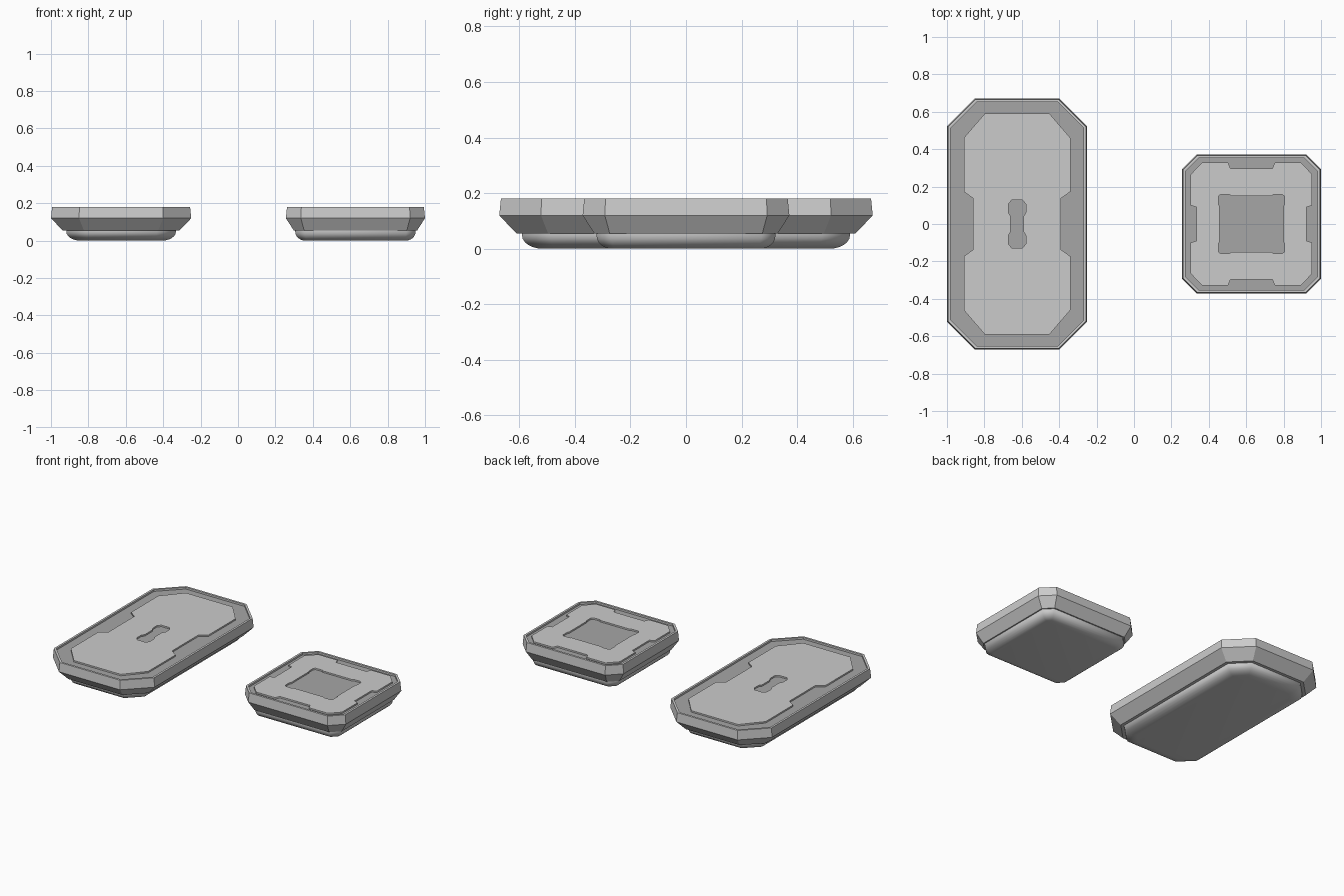
import bpy, bmesh, math

if "Cube" in bpy.data.objects:
    bpy.data.objects.remove(bpy.data.objects["Cube"])

dark = bpy.data.materials.new("dark_trim")
dark.diffuse_color = (0.38, 0.38, 0.38, 1)
dark.use_nodes = True
dark.node_tree.nodes["Principled BSDF"].inputs["Base Color"].default_value = dark.diffuse_color


def octagon(hx, hy, c, d):
    # chamfered rectangle inset evenly by d
    x, y, c = hx - d, hy - d, c - d * (2 - math.sqrt(2))
    return mirror4([(x, y - c), (x - c, y)])


def mirror4(q):
    # quadrant outline (from +x axis round to +y axis) mirrored to a full loop
    return (q + [(-x, y) for x, y in reversed(q)]
            + [(-x, -y) for x, y in q] + [(x, -y) for x, y in reversed(q)])


def loft(name, cx, size, rings, dark_cap=False, smooth=False):
    # skin a stack of (inset, z) octagon rings, capped at both ends
    bm = bmesh.new()
    loops = [[bm.verts.new((x + cx, y, z)) for x, y in octagon(*size, d)] for d, z in rings]
    for a, b in zip(loops, loops[1:]):
        for i in range(8):
            j = (i + 1) % 8
            bm.faces.new((a[i], a[j], b[j], b[i]))
    bm.faces.new(loops[0][::-1])
    cap = bm.faces.new(loops[-1])
    me = bpy.data.meshes.new(name)
    if dark_cap:
        base = bpy.data.materials.new("grey_body")
        me.materials.append(base)
        me.materials.append(dark)
        cap.material_index = 1
    bm.to_mesh(me)
    bm.free()
    ob = bpy.data.objects.new(name, me)
    bpy.context.collection.objects.link(ob)
    if smooth:
        select(ob)
        bpy.ops.object.shade_smooth_by_angle(angle=math.radians(50))
    return ob


def select(ob):
    bpy.ops.object.select_all(action='DESELECT')
    ob.select_set(True)
    bpy.context.view_layer.objects.active = ob


def panel(name, cx, outlines, z0, z1):
    # flat plate from an outer outline and a hole outline
    cu = bpy.data.curves.new(name, 'CURVE')
    cu.dimensions, cu.fill_mode, cu.extrude = '2D', 'BOTH', (z1 - z0) / 2
    for q in outlines:
        pts = mirror4(q)
        sp = cu.splines.new('POLY')
        sp.points.add(len(pts) - 1)
        for p, (x, y) in zip(sp.points, pts):
            p.co = (x, y, 0, 1)
        sp.use_cyclic_u = True
    ob = bpy.data.objects.new(name, cu)
    ob.location = (cx, 0, (z0 + z1) / 2)
    bpy.context.collection.objects.link(ob)
    select(ob)
    bpy.ops.object.convert(target='MESH')


def platform(prefix, cx, size, slope, base_in, radius, outlines):
    floor, top = 0.168, 0.18
    # flared tray with a raised rim and dark recessed floor
    loft(prefix + "_tray", cx, size,
         [(slope, 0.055), (0, 0.12), (0.006, top), (0.02, top), (0.02, floor)], dark_cap=True)
    # rounded underside
    arc = [(base_in + radius * (1 - math.cos(t)), 0.048 * (1 - math.sin(t)))
           for t in [math.radians(90 - 15 * i) for i in range(7)]]
    loft(prefix + "_underside", cx, size, arc + [(base_in, 0.06)], smooth=True)
    # inlaid deck panel
    panel(prefix + "_deck_panel", cx, outlines, floor - 0.004, top - 0.002)


# long platform
platform("long", -0.625, (0.375, 0.672, 0.15), 0.062, 0.082, 0.075, [
    [(0.235, 0.137), (0.285, 0.173), (0.285, 0.46), (0.173, 0.59)],
    [(0.034, 0.04), (0.047, 0.062), (0.047, 0.106), (0.03, 0.127)]])

# square platform
platform("square", 0.628, (0.372, 0.372, 0.08), 0.042, 0.05, 0.055, [
    [(0.295, 0.085), (0.295, 0.09), (0.325, 0.1), (0.325, 0.265), (0.265, 0.328),
     (0.125, 0.328), (0.112, 0.297)],
    [(0.17, 0.095), (0.176, 0.102), (0.176, 0.148), (0.165, 0.158), (0.118, 0.158), (0.11, 0.151)]])
